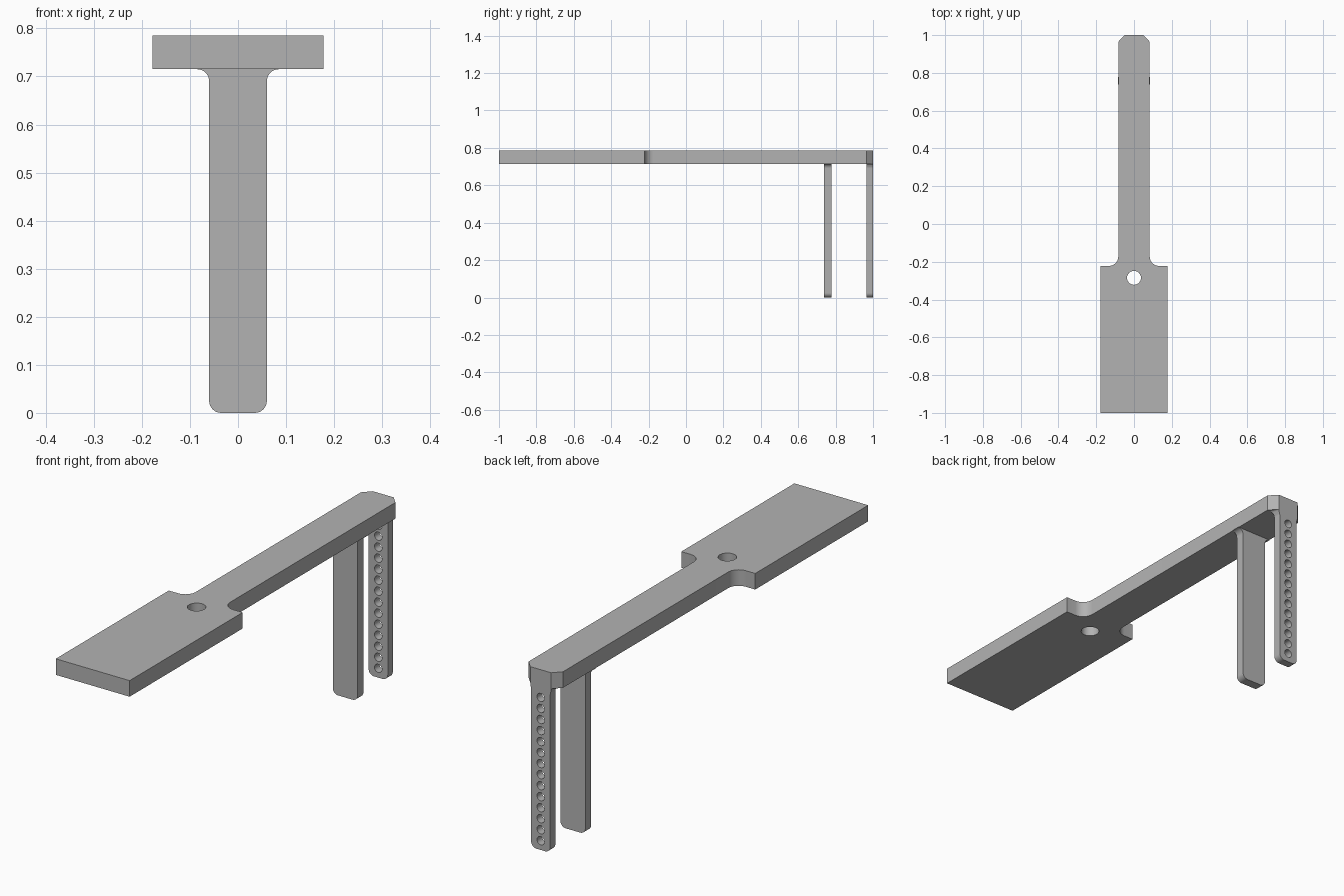
import bpy, bmesh
from math import sin, cos, pi, radians
from mathutils import Matrix

if "Cube" in bpy.data.objects:
    bpy.data.objects.remove(bpy.data.objects["Cube"], do_unlink=True)

TOP, UNDER = 0.785, 0.715      # faces of the flat body
BAR, TIP, CUT = 0.083, 0.05, 0.035   # bar half width, tip half width, tip chamfer

grey = bpy.data.materials.new("plain_grey")
grey.use_nodes = True
grey.diffuse_color = (0.45, 0.45, 0.45, 1)
grey.node_tree.nodes["Principled BSDF"].inputs["Base Color"].default_value = (0.45, 0.45, 0.45, 1)


def arc(cx, cy, r, start, end, n=8):
    return [(cx + r * cos(radians(start + (end - start) * i / n)),
             cy + r * sin(radians(start + (end - start) * i / n))) for i in range(n + 1)]


def plate(name, half, holes, thickness, matrix, adjust=None):
    """Mirror a half outline, cut round holes and extrude it into a solid."""
    outline = half + [(-x, y) for x, y in reversed(half)]
    loops = [outline] + [arc(x, y, r, 0, 345, 23) for x, y, r in holes]
    curve = bpy.data.curves.new(name + "_outline", "CURVE")
    curve.dimensions = "2D"
    curve.fill_mode = "BOTH"
    curve.extrude = thickness / 2
    for loop in loops:
        spline = curve.splines.new("POLY")
        spline.points.add(len(loop) - 1)
        for point, (x, y) in zip(spline.points, loop):
            point.co = (x, y, 0, 1)
        spline.use_cyclic_u = True
    helper = bpy.data.objects.new(name + "_helper", curve)
    bpy.context.collection.objects.link(helper)
    graph = bpy.context.evaluated_depsgraph_get()
    mesh = bpy.data.meshes.new_from_object(helper.evaluated_get(graph))
    bpy.data.objects.remove(helper, do_unlink=True)

    mesh.transform(matrix)
    bm = bmesh.new()
    bm.from_mesh(mesh)
    bmesh.ops.remove_doubles(bm, verts=bm.verts, dist=0.0001)
    if adjust:
        for v in bm.verts:
            adjust(v)
    bmesh.ops.recalc_face_normals(bm, faces=bm.faces)
    bm.to_mesh(mesh)
    bm.free()
    mesh.materials.clear()
    mesh.materials.append(grey)
    obj = bpy.data.objects.new(name, mesh)
    bpy.context.collection.objects.link(obj)
    bpy.ops.object.select_all(action="DESELECT")
    obj.select_set(True)
    bpy.context.view_layer.objects.active = obj
    bpy.ops.object.shade_smooth_by_angle(angle=radians(30))
    return obj


# Flat body: wide handle, filleted shoulders and a narrow bar with a chamfered tip
shoulder = -0.222
body = ([(0.178, -1), (0.178, shoulder)]
        + arc(BAR + 0.05, shoulder + 0.05, 0.05, 270, 180)
        + [(BAR, 1 - CUT), (TIP, 1)])
plate("handle_and_bar", body, [(0, -0.285, 0.037)], TOP - UNDER,
      Matrix.Translation((0, 0, (TOP + UNDER) / 2)))


# Legs: rounded foot, flared fillet under the bar
def leg(name, half_width, y0, y1, holes=(), adjust=None):
    r = 0.025
    half = (arc(half_width - r, r, r, 270, 360)
            + arc(half_width + r, UNDER - r, r, 180, 90))
    stand = Matrix.Translation((0, (y0 + y1) / 2, 0)) @ Matrix.Rotation(pi / 2, 4, "X")
    return plate(name, half, holes, y1 - y0, stand, adjust)


def follow_tip(v):
    limit = TIP + (1 - v.co.y) * (BAR - TIP) / CUT
    v.co.x = max(-limit, min(limit, v.co.x))


leg("front_leg", 0.06, 0.738, 0.778)
leg("back_leg", 0.046, 1 - CUT, 1,
    [(0, 0.04 + 0.048 * i, 0.018) for i in range(14)], follow_tip)
